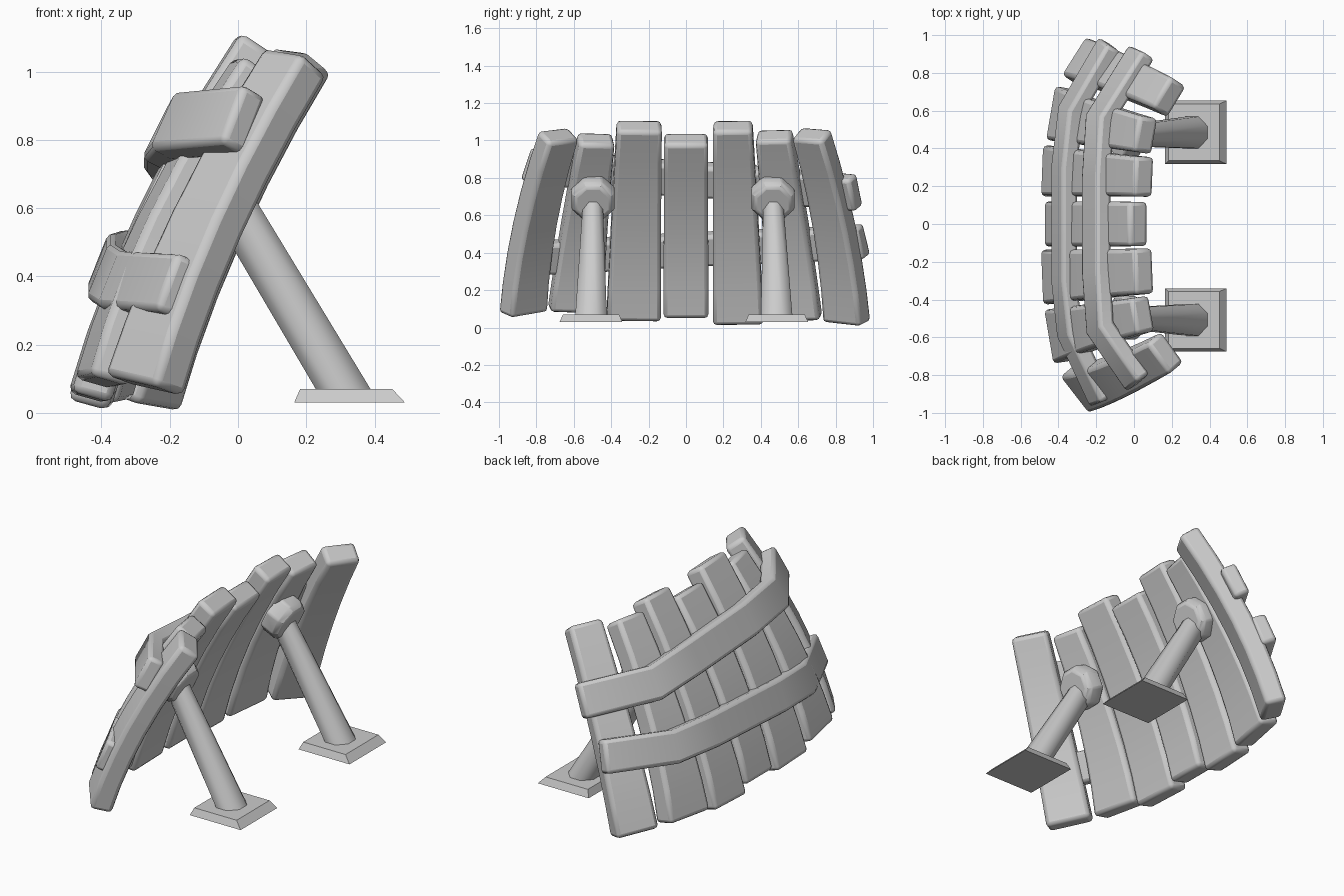
import bpy, bmesh, math
from mathutils import Vector

cube = bpy.data.objects.get("Cube")
if cube:
    bpy.data.objects.remove(cube, do_unlink=True)

grey = bpy.data.materials.new("plain_grey")
grey.use_nodes = True
COLOUR = (0.6, 0.6, 0.6, 1)
grey.diffuse_color = COLOUR
grey.node_tree.nodes["Principled BSDF"].inputs["Base Color"].default_value = COLOUR
Z = Vector((0, 0, 1))


def loft(name, rings, bevel=0.0, angle=35):
    """Skin a list of equal-length point rings, cap the ends and bevel the edges."""
    bm = bmesh.new()
    loops = [[bm.verts.new(p) for p in ring] for ring in rings]
    n = len(loops[0])
    for a, b in zip(loops, loops[1:]):
        for i in range(n):
            j = (i + 1) % n
            bm.faces.new((a[i], a[j], b[j], b[i]))
    bm.faces.new(loops[0])
    bm.faces.new(loops[-1])
    bmesh.ops.recalc_face_normals(bm, faces=bm.faces)
    mesh = bpy.data.meshes.new(name)
    bm.to_mesh(mesh)
    bm.free()
    mesh.materials.append(grey)
    ob = bpy.data.objects.new(name, mesh)
    bpy.context.collection.objects.link(ob)
    if bevel:
        mod = ob.modifiers.new("bevel", 'BEVEL')
        mod.width = bevel
        mod.segments = 2
        mod.limit_method = 'ANGLE'
        mod.angle_limit = math.radians(40)
    bpy.ops.object.select_all(action='DESELECT')
    ob.select_set(True)
    bpy.context.view_layer.objects.active = ob
    bpy.ops.object.shade_smooth_by_angle(angle=math.radians(angle))
    return ob


def rectangle(c, u, v, w, h):
    return [c + u * (w / 2 * a) + v * (h / 2 * b)
            for a, b in ((-1, -1), (1, -1), (1, 1), (-1, 1))]


def ellipse(c, u, v, ru, rv, n=8):
    angles = [math.tau * (i + 0.5) / n for i in range(n)]
    return [c + u * (ru * math.cos(a)) + v * (rv * math.sin(a)) for a in angles]


def plank(name, bottom, top, yaw, w_bottom, w_top):
    """Leaning board that bows outward and narrows toward the top."""
    bottom, top = Vector(bottom), Vector(top)
    yaw = math.radians(yaw)
    side = Vector((math.sin(yaw), math.cos(yaw), 0))
    outward = Vector((-math.cos(yaw), math.sin(yaw), 0))
    rings = []
    for i in range(7):
        t = i / 6
        c = bottom.lerp(top, t) + outward * (0.2 * t * (1 - t))
        axis = (top - bottom + outward * (0.2 * (1 - 2 * t))).normalized()
        u = (side - axis * side.dot(axis)).normalized()
        width = w_bottom + (w_top - w_bottom) * t
        rings.append(rectangle(c, u, axis.cross(u), width, 0.12))
    loft(name, rings, 0.022)


def band(name, points, lean, height, thickness):
    """Strap bent around the outer face of the planks."""
    pts = [Vector(p) for p in points]
    segs = [(b - a).normalized() for a, b in zip(pts, pts[1:])]
    rings = []
    for i, c in enumerate(pts):
        before, after = segs[max(i - 1, 0)], segs[min(i, len(segs) - 1)]
        t = (before + after).normalized()
        inward = t.cross(Z).normalized()
        if inward.x < 0:
            inward = -inward
        up = inward * lean + Z
        up = (up - t * up.dot(t)).normalized()
        miter = 1 / max(t.dot(after), 0.5)
        rings.append(rectangle(c, up, t.cross(up), height, thickness * miter))
    loft(name, rings, 0.02)


# Seven boards of the curved wall
planks = [
    ((-0.275, -0.87, 0.08), (0.17, -0.68, 1.03), -40, 0.25, 0.20),
    ((-0.40, -0.59, 0.09), (0.05, -0.48, 1.01), -9, 0.29, 0.19),
    ((-0.435, -0.28, 0.045), (0.055, -0.25, 1.08), -2, 0.29, 0.24),
    ((-0.42, 0, 0.06), (0.025, 0, 1.01), 0, 0.24, 0.235),
    ((-0.435, 0.28, 0.025), (0.055, 0.25, 1.08), 2, 0.27, 0.21),
    ((-0.39, 0.58, 0.045), (0.065, 0.47, 1.03), 9, 0.29, 0.19),
    ((-0.275, 0.86, 0.03), (0.19, 0.67, 1.035), 34, 0.24, 0.19),
]
for i, spec in enumerate(planks):
    plank(f"plank_{i + 1}", *spec)

# Two straps across the outer face
band("lower_band", [(-0.17, -0.94, 0.37), (-0.34, -0.58, 0.38), (-0.37, -0.3, 0.40),
                    (-0.37, 0.3, 0.43), (-0.335, 0.60, 0.44), (-0.13, 0.95, 0.46)],
     0.4, 0.18, 0.09)
band("upper_band", [(0.02, -0.84, 0.86), (-0.18, -0.55, 0.84), (-0.2, -0.25, 0.81),
                    (-0.2, 0.25, 0.78), (-0.18, 0.56, 0.75), (0.04, 0.91, 0.72)],
     0.5, 0.19, 0.09)

# Two props, each with a socket, a tapered leg and a foot plate
X, Y = Vector((1, 0, 0)), Vector((0, 1, 0))
normal = Vector((0.9, 0, -0.43)).normalized()
slope = normal.cross(Y)
for label, y_top, y_foot in (("right", -0.497, -0.508), ("left", 0.465, 0.485)):
    socket = Vector((-0.03, y_top, 0.685))
    loft(f"{label}_socket", [ellipse(socket + normal * d, Y, slope, r, r)
                             for d, r in ((-0.06, 0.125), (0.02, 0.125), (0.055, 0.10))], 0.01)
    loft(f"{label}_leg", [ellipse(Vector((-0.08, y_top, 0.72)), X, Y, 0.08, 0.055),
                          ellipse(Vector((0.32, y_foot, 0.05)), X, Y, 0.087, 0.092)], angle=50)
    loft(f"{label}_foot", [rectangle(Vector((0.327, y_foot, 0.03)), X, Y, 0.325, 0.335),
                           rectangle(Vector((0.317, y_foot, 0.07)), X, Y, 0.27, 0.30)])
